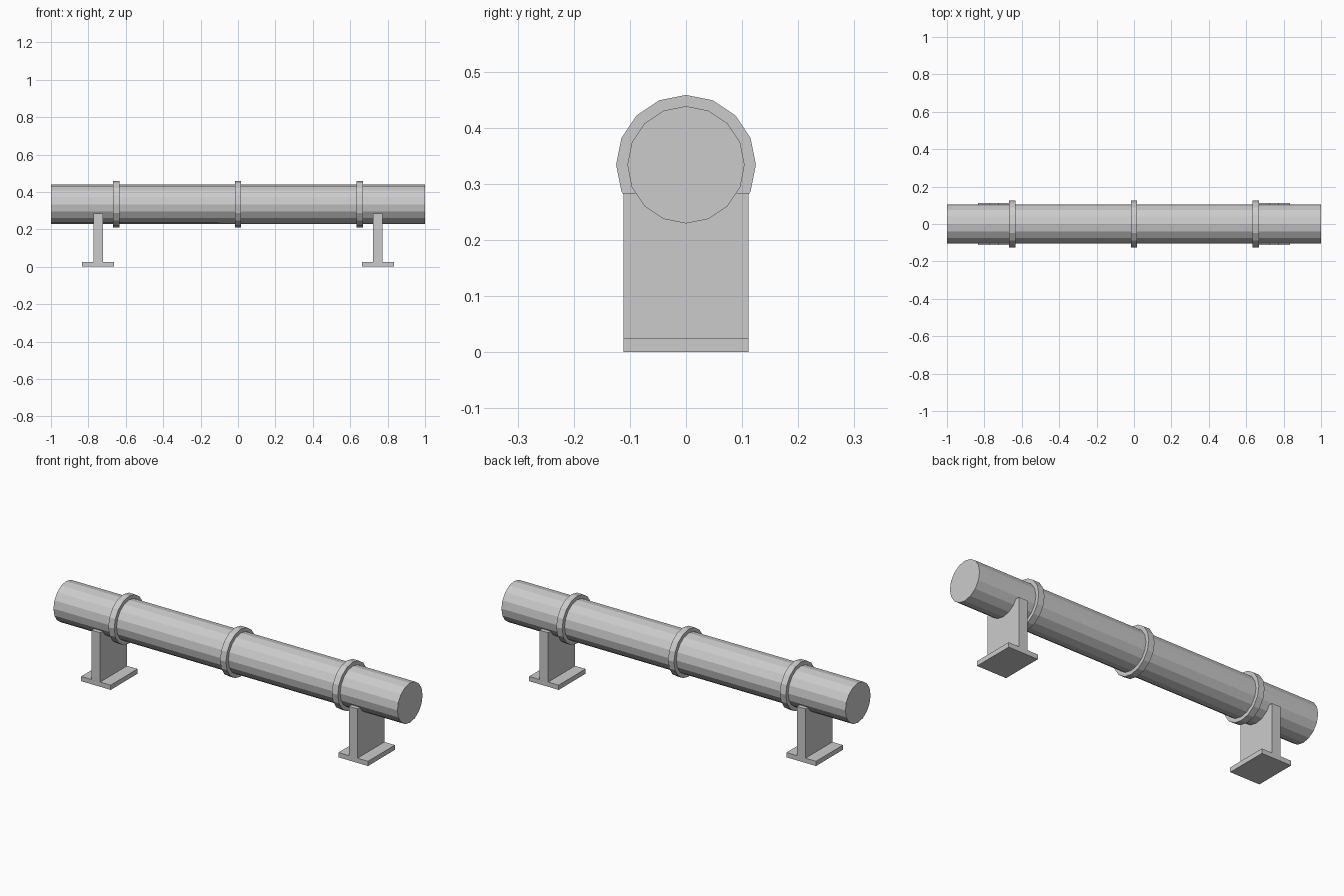
import bpy
from math import pi

if "Cube" in bpy.data.objects:
    bpy.data.objects.remove(bpy.data.objects["Cube"])

AXIS_Z = 0.334


def tube(name, x, radius, length):
    # 16-sided flat-shaded cylinder lying along x
    bpy.ops.mesh.primitive_cylinder_add(vertices=16, radius=radius, depth=length,
                                        location=(x, 0, AXIS_Z), rotation=(0, pi / 2, 0))
    bpy.context.object.name = name


def box(name, x, width, depth, z0, z1):
    bpy.ops.mesh.primitive_cube_add(size=1, location=(x, 0, (z0 + z1) / 2))
    ob = bpy.context.object
    ob.name = name
    ob.scale = (width, depth, z1 - z0)
    bpy.ops.object.transform_apply(location=False, rotation=False, scale=True)


# Main pipe
tube("pipe", 0, 0.1045, 2.0)

# Raised collars
for label, x in (("left", -0.65), ("middle", 0), ("right", 0.65)):
    tube(label + "_collar", x, 0.1245, 0.034)

# Supports: upright plate and foot
for label, x in (("left", -0.748), ("right", 0.748)):
    box(label + "_support_plate", x, 0.05, 0.223, 0.025, 0.284)
    box(label + "_support_foot", x, 0.172, 0.223, 0, 0.025)
